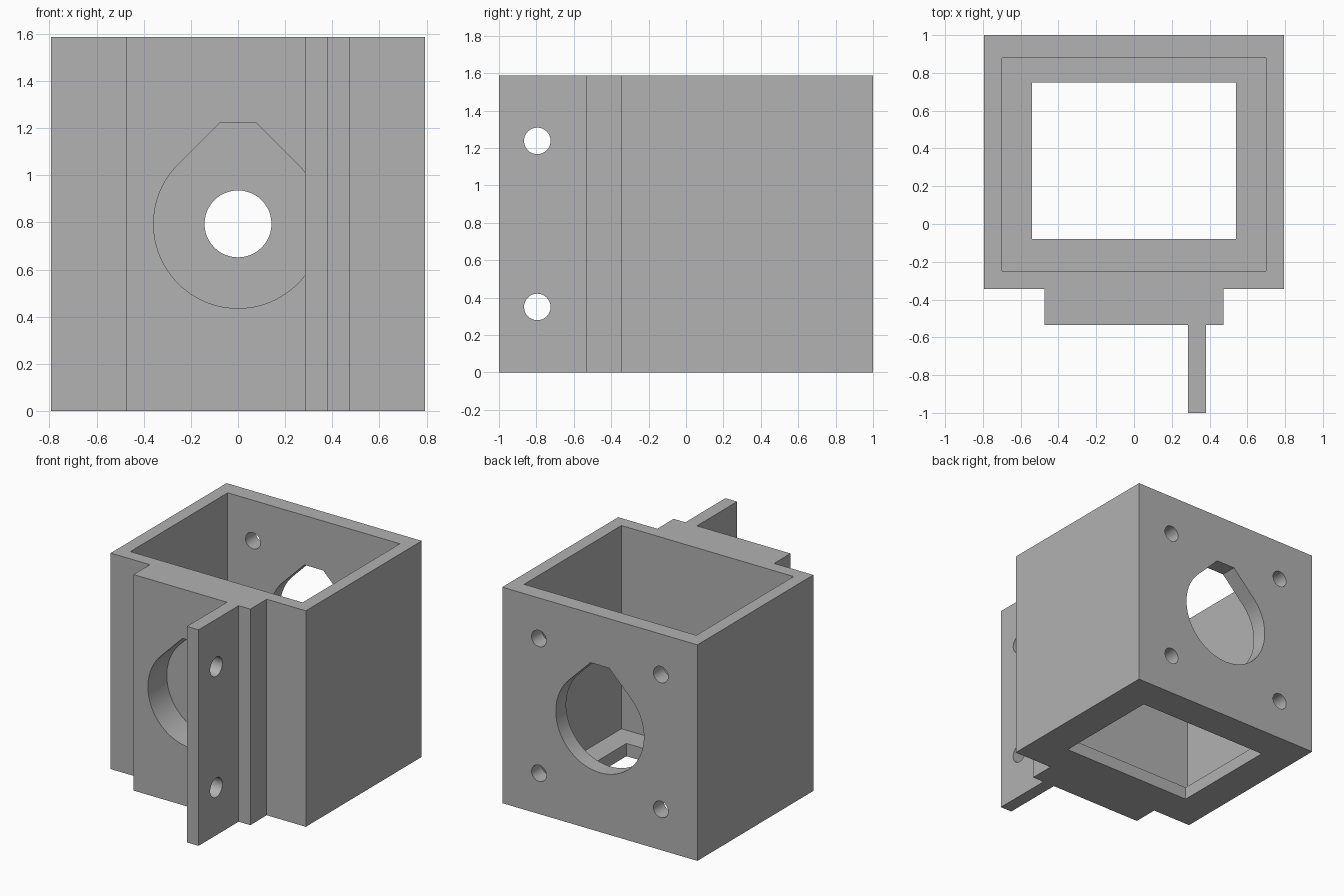
import bpy, bmesh, math
from mathutils import Matrix, Vector

old = bpy.data.objects.get("Cube")
if old:
    bpy.data.objects.remove(old, do_unlink=True)

HEIGHT, MID = 1.587, 0.794
PLATE_L, PLATE_R = 0.285, 0.38

grey = bpy.data.materials.new("plain grey")
grey.use_nodes = True
colour = (0.445, 0.445, 0.445, 1)
grey.diffuse_color = colour
grey.node_tree.nodes["Principled BSDF"].inputs["Base Color"].default_value = colour


def prism(name, outline, depth, matrix=Matrix()):
    """Extrude a flat outline along its local z, then place it."""
    bm = bmesh.new()
    face = bm.faces.new([bm.verts.new((x, y, 0)) for x, y in outline])
    top = bmesh.ops.extrude_face_region(bm, geom=[face])["geom"]
    verts = [v for v in top if isinstance(v, bmesh.types.BMVert)]
    bmesh.ops.translate(bm, verts=verts, vec=(0, 0, depth))
    bmesh.ops.transform(bm, matrix=matrix, verts=bm.verts)
    bmesh.ops.recalc_face_normals(bm, faces=bm.faces)
    mesh = bpy.data.meshes.new(name)
    bm.to_mesh(mesh)
    bm.free()
    mesh.materials.append(grey)
    obj = bpy.data.objects.new(name, mesh)
    bpy.context.collection.objects.link(obj)
    return obj


def rectangle(x0, x1, y0, y1):
    return [(x0, y0), (x1, y0), (x1, y1), (x0, y1)]


def arc(radius, start, end, steps):
    angles = [math.radians(start + (end - start) * i / steps) for i in range(steps + 1)]
    return [(radius * math.cos(a), radius * math.sin(a)) for a in angles]


def circle(radius, steps=48):
    return arc(radius, 0, 360, steps)[:-1]


def teardrop(radius, peak):
    """Round hole with a 45 degree roof cut flat at the peak."""
    half = radius * math.sqrt(2) - peak
    return arc(radius, 135, 405, 72) + [(half, peak), (-half, peak)]


def along_y(x, y, z):
    """Local z points to +y, local y points up."""
    return Matrix.Translation((x, y, z)) @ Matrix(((-1, 0, 0, 0), (0, 0, 1, 0), (0, 1, 0, 0), (0, 0, 0, 1)))


def along_x(x, y, z):
    return Matrix.Translation((x, y, z)) @ Matrix.Rotation(math.pi / 2, 4, "Y")


# Outer walls, front boss and side mounting plate share one outline
outline = [(-0.793, 1), (-0.793, -0.345), (-0.475, -0.345), (-0.475, -0.535),
           (PLATE_L, -0.535), (PLATE_L, -1), (PLATE_R, -1), (PLATE_R, -0.535),
           (0.475, -0.535), (0.475, -0.345), (0.793, -0.345), (0.793, 1)]
housing = prism("housing", outline, HEIGHT)

# Open pocket and the smaller window in its floor
cutters = [
    prism("pocket_cutter", rectangle(-0.7, 0.7, -0.25, 0.88), 2, Matrix.Translation((0, 0, 0.094))),
    prism("floor_window_cutter", rectangle(-0.54, 0.54, -0.08, 0.75), 0.5, Matrix.Translation((0, 0, -0.2))),
]

# Teardrop recess in the boss, shaft hole behind it, teardrop hole in the back
drop = teardrop(0.358, 0.43)
cutters += [
    prism("front_recess_cutter", drop, 0.22, along_y(0, -0.535, MID)),
    prism("shaft_hole_cutter", circle(0.142), 0.3, along_y(0, -0.45, MID)),
    prism("back_hole_cutter", drop, 0.5, along_y(0, 0.7, MID)),
]

# Four screw holes in the back wall, two in the mounting plate
for sz in (-1, 1):
    for sx in (-1, 1):
        cutters.append(prism("back_screw_cutter", circle(0.06, 32), 0.5,
                             along_y(0.495 * sx, 0.7, MID + 0.495 * sz)))
    cutters.append(prism("plate_screw_cutter", circle(0.071, 32), 0.3,
                         along_x(0.2, -0.795, MID + 0.444 * sz)))

for cutter in cutters:
    cutter.hide_render = True
    mod = housing.modifiers.new(cutter.name, "BOOLEAN")
    mod.operation, mod.solver, mod.object = "DIFFERENCE", "EXACT", cutter

# Bake the cuts and remove the cutters
bpy.context.view_layer.update()
baked = bpy.data.meshes.new_from_object(housing.evaluated_get(bpy.context.evaluated_depsgraph_get()))
housing.modifiers.clear()
housing.data = baked
for cutter in cutters:
    bpy.data.objects.remove(cutter, do_unlink=True)

bpy.ops.object.select_all(action="DESELECT")
housing.select_set(True)
bpy.context.view_layer.objects.active = housing
bpy.ops.object.shade_smooth_by_angle(angle=math.radians(30))
